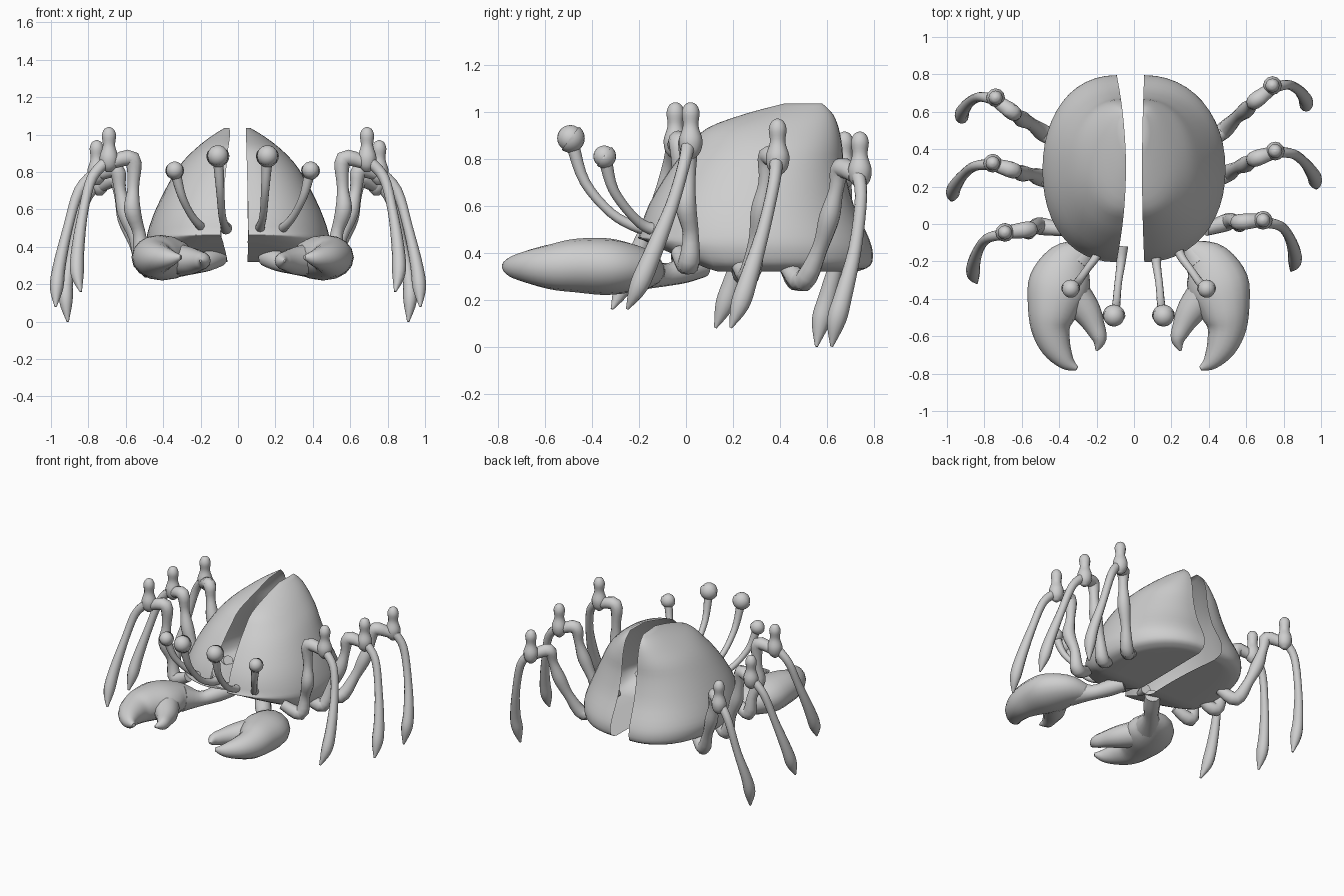
import bpy, bmesh, math
from mathutils import Vector

if "Cube" in bpy.data.objects:
    bpy.data.objects.remove(bpy.data.objects["Cube"])

grey = bpy.data.materials.new("shell grey")
grey.diffuse_color = (0.62, 0.62, 0.62, 1)
grey.use_nodes = True
grey.node_tree.nodes["Principled BSDF"].inputs["Base Color"].default_value = grey.diffuse_color


def finish(name, bm, angle=50):
    bmesh.ops.recalc_face_normals(bm, faces=bm.faces)
    me = bpy.data.meshes.new(name)
    bm.to_mesh(me)
    bm.free()
    me.materials.append(grey)
    me.shade_smooth()
    me.set_sharp_from_angle(angle=math.radians(angle))
    ob = bpy.data.objects.new(name, me)
    bpy.context.collection.objects.link(ob)
    return ob


def loft(name, rings, angle=50):
    """Skin closed rings of equal length and cap both ends."""
    bm = bmesh.new()
    vs = [[bm.verts.new(p) for p in r] for r in rings]
    n = len(vs[0])
    for a, b in zip(vs, vs[1:]):
        for i in range(n):
            j = (i + 1) % n
            bm.faces.new((a[i], a[j], b[j], b[i]))
    bm.faces.new(vs[0])
    bm.faces.new(vs[-1])
    return finish(name, bm, angle)


def spline(pts, steps):
    """Smooth curve through points of any dimension."""
    pts = [Vector(p) for p in pts]
    out = []
    for i in range(len(pts) - 1):
        a, b = pts[max(i - 1, 0)], pts[i]
        c, d = pts[i + 1], pts[min(i + 2, len(pts) - 1)]
        for k in range(steps):
            t = k / steps
            out.append(0.5 * (2 * b + (c - a) * t + (2 * a - 5 * b + 4 * c - d) * t * t
                              + (3 * b - a - 3 * c + d) * t ** 3))
    return out + [pts[-1]]


def tube(name, path, widths, heights=None, ref=(0, 1, 0), sides=12, steps=4):
    """Tapered tube with an elliptical section."""
    heights = heights or widths
    pos = spline(path, steps)
    size = spline([(w, h) for w, h in zip(widths, heights)], steps)
    rings = []
    for i, p in enumerate(pos):
        t = (pos[min(i + 1, len(pos) - 1)] - pos[max(i - 1, 0)]).normalized()
        side = t.cross(Vector(ref)).normalized()
        up = side.cross(t)
        w, h = max(size[i][0], 0.003), max(size[i][1], 0.003)
        rings.append([p + side * w * math.cos(a) + up * h * math.sin(a)
                      for a in (2 * math.pi * k / sides for k in range(sides))])
    return loft(name, rings)


def ball(name, centre, r):
    bm = bmesh.new()
    bmesh.ops.create_uvsphere(bm, u_segments=20, v_segments=12, radius=r)
    bmesh.ops.translate(bm, verts=bm.verts, vec=centre)
    return finish(name, bm)


# Shell levels: height, outer half width, front y, back y
LEVELS = [(0.32, 0.40, -0.12, 0.73), (0.345, 0.46, -0.17, 0.785), (0.40, 0.485, -0.20, 0.795),
          (0.47, 0.485, -0.20, 0.775), (0.60, 0.44, -0.16, 0.715), (0.75, 0.365, -0.07, 0.675),
          (0.85, 0.30, 0.01, 0.665), (0.93, 0.22, 0.09, 0.65), (0.99, 0.14, 0.25, 0.625),
          (1.035, 0.065, 0.42, 0.58)]


def shell_half(side, bend):
    """Hollow half shell, open along the split, with an underside rising to the front."""
    inner = lambda y: 0.043 + bend * ((y - 0.3) / 0.5) ** 2
    bm = bmesh.new()

    def vert(x, y, z):
        lift = 0.85 * min(max((0.12 - y) / 0.3, 0), 1) * max(0.47 - z, 0)
        return bm.verts.new((side * x, y, z + lift))

    rings = []
    for z, w, f, b in spline(LEVELS, 3):
        mid, ry = (f + b) / 2, (b - f) / 2
        ring = []
        for k in range(25):
            a = math.pi * k / 24
            c = math.cos(a)
            y = mid + ry * math.copysign(abs(c) ** 0.95, c)
            x = inner(y) + max(w - 0.043 - bend * c * c * 0.3, 0.015) * math.sin(a) ** 0.95
            ring.append((x, y, z))
        rings.append(ring)

    # underside rows run from the split out to the rim
    low = rings[0]
    rows = [[(inner(y) + (x - inner(y)) * t, y, z) for x, y, z in low] for t in (0.02, 0.33, 0.67)]
    crest = [(inner(y) + (x - inner(y)) * 0.02, y, z) for x, y, z in rings[-1]]
    vs = [[vert(*p) for p in r] for r in rows + rings + [crest]]
    for a, b in zip(vs, vs[1:]):
        for i in range(24):
            bm.faces.new((a[i], a[i + 1], b[i + 1], b[i]))
    bmesh.ops.remove_doubles(bm, verts=bm.verts, dist=0.0005)
    finish("shell_half", bm, 60)


# Walking legs: upper limb path and lower blade path
LEGS = {
    "front": ([(0.38, -0.03, 0.40), (0.50, 0.01, 0.35), (0.53, 0.02, 0.48), (0.565, 0.0, 0.60),
               (0.56, 0.01, 0.72), (0.565, 0.01, 0.87), (0.68, 0.02, 0.85)],
              [(0.70, 0.01, 0.86), (0.78, -0.01, 0.77), (0.825, -0.06, 0.60), (0.855, -0.14, 0.40),
               (0.86, -0.20, 0.26), (0.84, -0.25, 0.16)], (0.70, 0.02, 1.04)),
    "middle": ([(0.40, 0.22, 0.36), (0.50, 0.27, 0.31), (0.55, 0.30, 0.45), (0.60, 0.32, 0.58),
                (0.63, 0.34, 0.70), (0.65, 0.35, 0.81), (0.74, 0.38, 0.79)],
               [(0.76, 0.385, 0.80), (0.85, 0.375, 0.70), (0.91, 0.33, 0.50), (0.955, 0.27, 0.30),
                (0.97, 0.23, 0.18), (0.975, 0.19, 0.08)], (0.765, 0.39, 0.97)),
    "back": ([(0.38, 0.43, 0.34), (0.48, 0.50, 0.28), (0.55, 0.57, 0.42), (0.60, 0.61, 0.55),
              (0.63, 0.64, 0.67), (0.65, 0.66, 0.76), (0.73, 0.72, 0.73)],
             [(0.75, 0.73, 0.74), (0.82, 0.745, 0.64), (0.875, 0.72, 0.42), (0.915, 0.67, 0.22),
              (0.92, 0.64, 0.11), (0.91, 0.62, 0.0)], (0.75, 0.74, 0.915)),
}


def leg(name, side, upper, lower, top):
    def place(p):
        drift = 0.065 * min(max((p[0] - 0.42) / 0.24, 0), 1) if side < 0 else 0
        return (side * p[0], p[1] - drift, p[2])
    tube(name + "_leg_upper", [place(p) for p in upper],
         [0.035, 0.047, 0.034, 0.044, 0.031, 0.044, 0.035])
    tube(name + "_leg_blade", [place(p) for p in lower],
         [0.03, 0.028, 0.026, 0.034, 0.036, 0.006], [0.03, 0.026, 0.028, 0.038, 0.04, 0.006])
    x, y, z = top
    knee = [(x - 0.01, y, z - d) for d in (0.24, 0.21, 0.16, 0.10, 0.045, 0.012, 0)]
    tube(name + "_leg_knee", [place(p) for p in knee],
         [0.015, 0.042, 0.05, 0.033, 0.038, 0.026, 0.006])


def claw(side, dx):
    place = lambda p: (side * (p[0] - dx), p[1] - 0.008, p[2] - 0.005)
    up = (0, 0, 1)
    tube("claw_arm", [place(p) for p in [(0.15, 0.08, 0.35), (0.21, 0.0, 0.33), (0.28, -0.09, 0.31),
                                         (0.36, -0.20, 0.33)]], [0.05, 0.055, 0.05, 0.09], ref=up)
    tube("claw_palm", [place(p) for p in [(0.30, -0.12, 0.32), (0.39, -0.20, 0.335), (0.45, -0.32, 0.345),
                                          (0.485, -0.45, 0.35), (0.495, -0.55, 0.345), (0.465, -0.65, 0.345),
                                          (0.41, -0.73, 0.345), (0.355, -0.765, 0.35)]],
         [0.05, 0.13, 0.165, 0.135, 0.105, 0.08, 0.045, 0.012],
         [0.05, 0.095, 0.12, 0.115, 0.10, 0.075, 0.045, 0.012], ref=up, sides=16)
    tube("claw_thumb", [place(p) for p in [(0.40, -0.34, 0.34), (0.31, -0.45, 0.33), (0.26, -0.54, 0.33),
                                           (0.235, -0.61, 0.33), (0.25, -0.67, 0.33)]],
         [0.10, 0.08, 0.055, 0.038, 0.006], [0.09, 0.075, 0.055, 0.04, 0.006], ref=up)


def eye(name, side, dx, path, r):
    pts = [Vector((side * (p[0] - dx), p[1], p[2])) for p in path]
    tube(name + "_eye_stalk", pts, [0.034, 0.024, 0.02, 0.022, 0.028], ref=(1, 0, 0))
    centre = pts[-1] + (pts[-1] - pts[-2]).normalized() * r * 0.7
    ball(name + "_eyeball", centre, r)
    # cup covering the stalk side of the eyeball
    cup = ball(name + "_eye_cup", (0, 0, 0), r * 1.1)
    bm = bmesh.new()
    bm.from_mesh(cup.data)
    bmesh.ops.bisect_plane(bm, geom=bm.verts[:] + bm.edges[:] + bm.faces[:], plane_co=(0, 0, 0),
                           plane_no=(0, -0.8, 0.6), clear_outer=True)
    bm.to_mesh(cup.data)
    bm.free()
    cup.location = centre


for side, dx, bend in ((1, 0, 0.012), (-1, 0.05, 0.05)):
    shell_half(side, bend)
    for name, parts in LEGS.items():
        leg(name, side, *parts)
    claw(side, dx)
    eye("inner", side, dx, [(0.115, -0.12, 0.50), (0.12, -0.21, 0.51), (0.135, -0.32, 0.57),
                            (0.145, -0.43, 0.70), (0.155, -0.48, 0.85)], 0.056)
    eye("outer", side, dx, [(0.22, -0.08, 0.49), (0.25, -0.17, 0.51), (0.30, -0.24, 0.57),
                            (0.35, -0.31, 0.67), (0.38, -0.34, 0.78)], 0.046)
